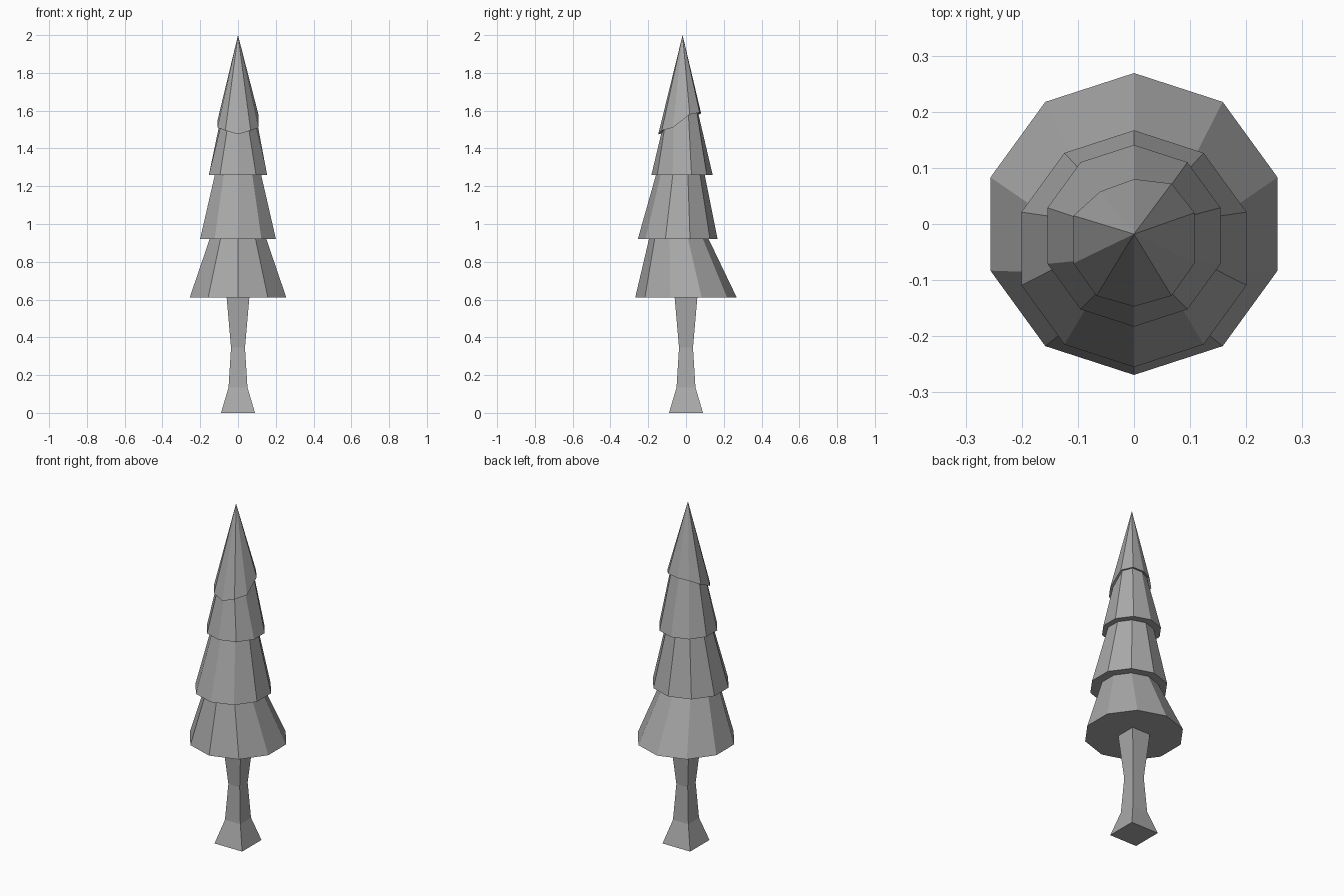
import bpy, bmesh, math

if "Cube" in bpy.data.objects:
    bpy.data.objects.remove(bpy.data.objects["Cube"])

SIDES = 10

# One flat colour for the whole tree
grey = bpy.data.materials.new("plain_grey")
grey.diffuse_color = (0.4, 0.4, 0.4, 1)
grey.use_nodes = True
grey.node_tree.nodes["Principled BSDF"].inputs["Base Color"].default_value = grey.diffuse_color


def ring(radius, cy, z):
    """Ten-sided level ring, first corner pointing to the front."""
    step = 2 * math.pi / SIDES
    return [(radius * math.sin(i * step), cy - radius * math.cos(i * step), z)
            for i in range(SIDES)]


def square(half, z):
    return [(-half, -half, z), (half, -half, z), (half, half, z), (-half, half, z)]


def loft(name, rings, apex=None):
    """Skin a stack of rings, cap the bottom and close to an apex if given."""
    bm = bmesh.new()
    rows = [[bm.verts.new(p) for p in r] for r in rings]
    n = len(rows[0])
    bm.faces.new(rows[0][::-1])
    for low, high in zip(rows, rows[1:]):
        for i in range(n):
            j = (i + 1) % n
            bm.faces.new((low[i], low[j], high[j], high[i]))
    if apex:
        tip = bm.verts.new(apex)
        for i in range(n):
            bm.faces.new((rows[-1][i], rows[-1][(i + 1) % n], tip))
    bmesh.ops.recalc_face_normals(bm, faces=bm.faces)
    mesh = bpy.data.meshes.new(name)
    bm.to_mesh(mesh)
    bm.free()
    mesh.materials.append(grey)
    obj = bpy.data.objects.new(name, mesh)
    bpy.context.collection.objects.link(obj)
    return obj


# Trunk: square section, flared foot, narrow waist
loft("trunk", [square(h, z) for h, z in
               ((0.09, 0), (0.05, 0.135), (0.037, 0.345), (0.06, 0.61))])

# Three leaning skirts: radius, y centre, height (bottom then top of each)
tiers = [ring(*t) for t in (
    (0.269, 0.0, 0.61), (0.158, -0.038, 0.92),
    (0.211, -0.044, 0.92), (0.129, -0.03, 1.26),
    (0.162, -0.021, 1.26))]

# Crown rim: slanted and slightly uneven, lower at the front
rim = [(0, -0.147, 1.475), (0.067, -0.128, 1.495), (0.108, -0.07, 1.51),
       (0.108, 0.02, 1.58), (0.067, 0.072, 1.59), (0, 0.08, 1.585),
       (-0.06, 0.058, 1.575), (-0.108, 0.015, 1.55), (-0.108, -0.07, 1.51),
       (-0.067, -0.128, 1.495)]
neck = [(x * 0.86, -0.033 + (y + 0.033) * 0.86, z + 0.004) for x, y, z in rim]

loft("foliage", tiers + [neck, rim], apex=(0, -0.018, 2.0))
